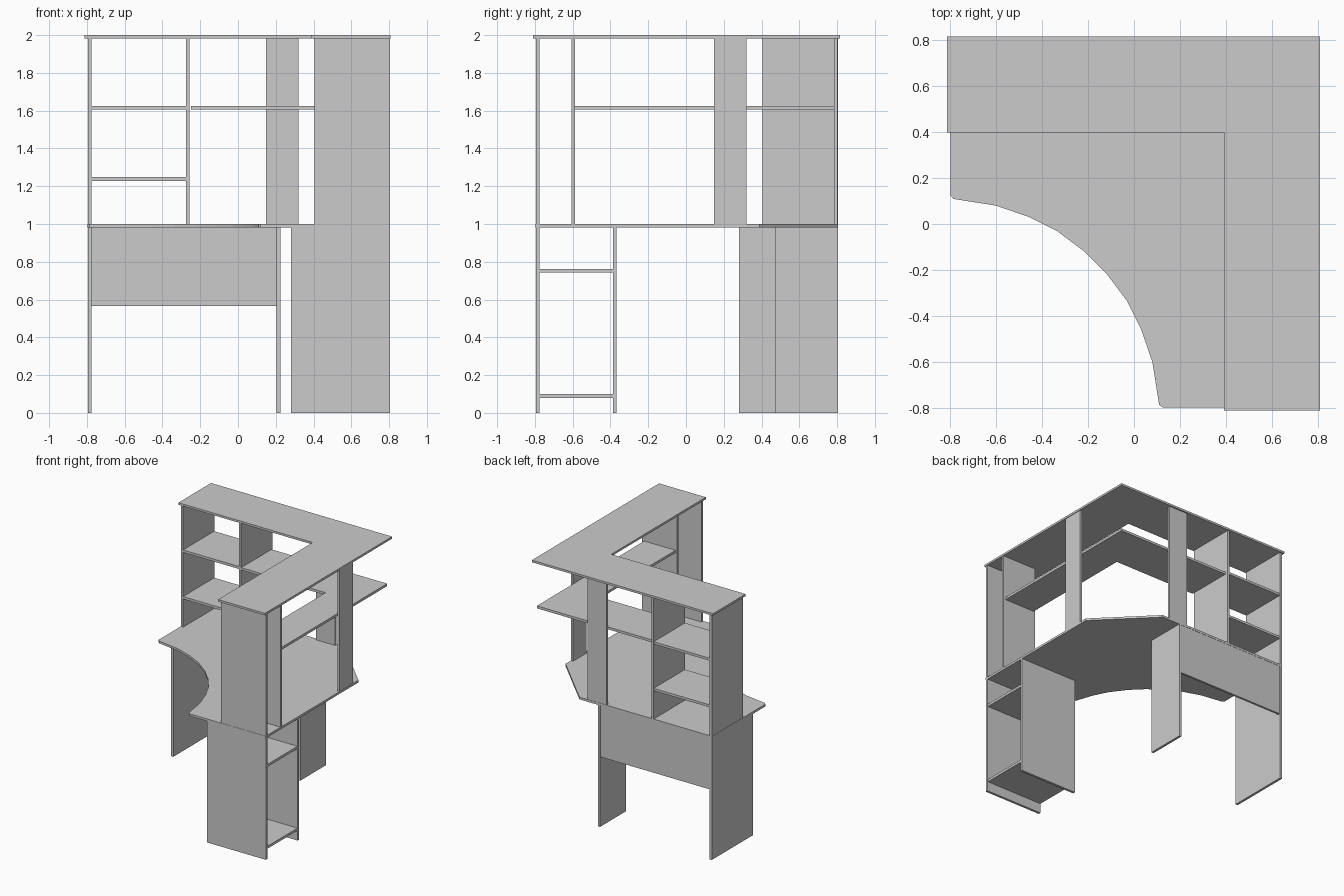
import bpy, bmesh

if "Cube" in bpy.data.objects:
    bpy.data.objects.remove(bpy.data.objects["Cube"])


def slab(name, outline, z0, z1):
    """Extrude a flat xy outline between two heights."""
    bm = bmesh.new()
    face = bm.faces.new([bm.verts.new((x, y, z0)) for x, y in outline])
    top = bmesh.ops.extrude_face_region(bm, geom=[face])["geom"]
    bmesh.ops.translate(bm, vec=(0, 0, z1 - z0),
                        verts=[v for v in top if isinstance(v, bmesh.types.BMVert)])
    bmesh.ops.recalc_face_normals(bm, faces=bm.faces)
    mesh = bpy.data.meshes.new(name)
    bm.to_mesh(mesh)
    bm.free()
    obj = bpy.data.objects.new(name, mesh)
    bpy.context.collection.objects.link(obj)
    return obj


def board(name, x0, x1, y0, y1, z0, z1):
    return slab(name, [(x0, y0), (x1, y0), (x1, y1), (x0, y1)], z0, z1)


def ell(name, x0, y0, xi, yi, x1, y1, z0, z1):
    """L-shaped board with its outer corner at (x1, y1)."""
    return slab(name, [(x0, yi), (xi, yi), (xi, y0), (x1, y0), (x1, y1), (x0, y1)], z0, z1)


T = 0.02
DESK, TOP = 0.982, 1.983      # undersides of desk top and top board

# Desk top: curved front mirrored about the diagonal, clipped back corner
half = [(-0.797, 0.125), (-0.785, 0.109), (-0.6, 0.08), (-0.455, 0.03),
        (-0.335, -0.03), (-0.215, -0.12)]
front = half + [(y, x) for x, y in reversed(half)]
slab("desk_top", front + [(0.12, -0.797), (0.805, -0.797), (0.805, 0.39),
                          (0.39, 0.805), (-0.797, 0.805)], DESK, 1.0)

# Top board and long corner shelf
ell("top_board", -0.812, -0.81, 0.39, 0.398, 0.808, 0.815, TOP, 2.0)
ell("corner_shelf", -0.25, -0.587, 0.505, 0.398, 0.785, 0.785, 1.605, 1.625)

# Lower panels
board("left_leg", -0.795, -0.775, 0.28, 0.805, 0, DESK)
board("middle_leg", 0.205, 0.225, 0.475, 0.805, 0, DESK)
board("modesty_panel", -0.775, 0.205, 0.785, 0.803, 0.565, DESK)
board("right_outer_leg", 0.28, 0.805, -0.795, -0.775, 0, DESK)
board("right_inner_leg", 0.28, 0.805, -0.387, -0.367, 0, DESK)
for i, z in enumerate((0.08, 0.742)):
    board(f"cabinet_shelf_{i}", 0.28, 0.803, -0.775, -0.387, z, z + T)

# Upper end panels and dividers
board("left_upper_panel", -0.795, -0.775, 0.405, 0.805, 1.0, TOP)
board("left_divider", -0.274, -0.256, 0.405, 0.805, 1.0, TOP)
board("right_upper_panel", 0.405, 0.805, -0.795, -0.775, 1.0, TOP)
board("right_divider", 0.49, 0.803, -0.605, -0.587, 1.0, TOP)

# Left bay shelves
for i, z in enumerate((1.228, 1.605)):
    board(f"left_shelf_{i}", -0.775, -0.274, 0.405, 0.803, z, z + T)

# Narrow back supports either side of the corner
board("back_support", 0.148, 0.32, 0.785, 0.803, 1.0, TOP)
board("side_support", 0.785, 0.803, 0.148, 0.32, 1.0, TOP)
